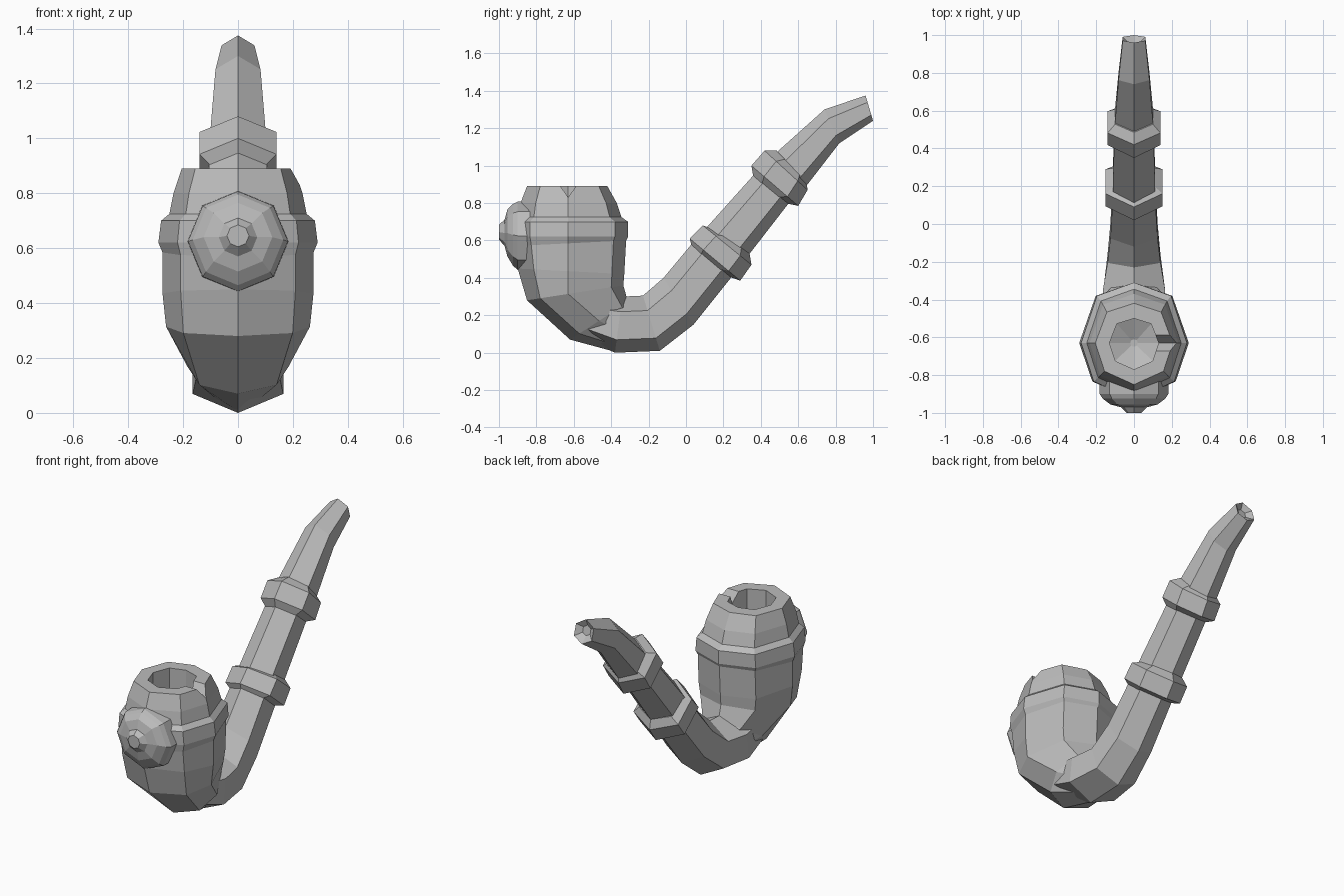
import bpy, bmesh, math
from mathutils import Vector

if "Cube" in bpy.data.objects:
    bpy.data.objects.remove(bpy.data.objects["Cube"])

mat = bpy.data.materials.new("plain grey")
mat.diffuse_color = (0.5, 0.5, 0.5, 1)
mat.use_nodes = True
mat.node_tree.nodes["Principled BSDF"].inputs["Base Color"].default_value = mat.diffuse_color


def loft(name, rings):
    """Skin a list of vertex rings and cap both ends."""
    bm = bmesh.new()
    rows = [[bm.verts.new(p) for p in ring] for ring in rings]
    n = len(rows[0])
    for a, b in zip(rows, rows[1:]):
        for i in range(n):
            j = (i + 1) % n
            bm.faces.new((a[i], a[j], b[j], b[i]))
    bm.faces.new(rows[0][::-1])
    bm.faces.new(rows[-1])
    bmesh.ops.recalc_face_normals(bm, faces=bm.faces)
    me = bpy.data.meshes.new(name)
    bm.to_mesh(me)
    bm.free()
    me.materials.append(mat)
    ob = bpy.data.objects.new(name, me)
    bpy.context.collection.objects.link(ob)
    return ob


def bowl_ring(yf, zf, yb, zb, rx):
    """Eight-sided ring through a front point and a back point."""
    ym = -0.63 if yf < -0.63 < yb else (yf + yb) / 2
    pts = []
    for x, t in ((0, 1), (.7, .78), (1, 0), (.76, -.68), (0, -1),
                 (-.76, -.68), (-1, 0), (-.7, .78)):
        y = ym + t * ((yb - ym) if t > 0 else (ym - yf))
        k = (y - yf) / (yb - yf)
        pts.append((x * rx, y, zf + k * (zb - zf)))
    return pts


def tube_ring(yt, zt, yb, zb, w):
    """Six-sided ring from its top point, bottom point and half width."""
    t, b = Vector((0, yt, zt)), Vector((0, yb, zb))
    return [t.lerp(b, k) + Vector((s * w, 0, 0)) for s, k in
            ((0, 0), (1, .27), (1, .77), (0, 1), (-1, .77), (-1, .27))]


# bowl: outer wall from the bottom up, rim, then the hollow
bowl = loft("bowl", [bowl_ring(*r) for r in (
    (-.38, .005, -.26, .20, .08),
    (-.62, .07, -.31, .27, .185),
    (-.85, .28, -.335, .36, .262),
    (-.90, .45, -.33, .42, .275),
    (-.92, .57, -.32, .60, .275),
    (-.93, .62, -.31, .62, .29),
    (-.93, .70, -.31, .70, .28),
    (-.90, .725, -.345, .725, .25),
    (-.885, .80, -.37, .80, .235),
    (-.85, .89, -.42, .89, .205),
    (-.77, .89, -.50, .89, .13),
    (-.77, .50, -.50, .50, .13),
    (-.65, .45, -.61, .45, .02))])

# small notch in the rim
notch = loft("notch_cutter", [
    [(x, -.685, .91), (x, -.575, .91), (x, -.63, .83)] for x in (.08, .32)])
mod = bowl.modifiers.new("notch", 'BOOLEAN')
mod.object, mod.operation, mod.solver = notch, 'DIFFERENCE', 'EXACT'
bpy.context.view_layer.objects.active = bowl
bpy.ops.object.modifier_apply(modifier=mod.name)
bpy.data.objects.remove(notch)

# round boss on the front of the bowl
loft("front_boss", [
    [(r * math.sin(i * math.pi / 4), y, cz + r * math.cos(i * math.pi / 4))
     for i in range(8)]
    for y, r, cz in ((-.80, .185, .625), (-.90, .182, .625), (-.925, .165, .63),
                     (-.955, .125, .64), (-.97, .07, .64), (-1.0, .04, .645))])

# curved shank
loft("shank", [tube_ring(*r) for r in (
    (-.50, .30, -.58, .09, .15),
    (-.34, .30, -.38, .0, .165),
    (-.23, .305, -.14, .01, .14),
    (-.12, .40, .04, .15, .125),
    (.03, .58, .24, .40, .115),
    (.38, .97, .55, .80, .105))])

# two raised collars
loft("lower_collar", [tube_ring(*r) for r in (
    (.03, .57, .22, .41, .11), (.02, .61, .29, .385, .15),
    (.09, .68, .35, .47, .15), (.15, .66, .34, .53, .108))])
loft("upper_collar", [tube_ring(*r) for r in (
    (.36, .94, .53, .80, .10), (.35, 1.0, .60, .785, .14),
    (.42, 1.08, .65, .87, .14), (.485, 1.08, .645, .91, .10))])

# mouthpiece with a dished end
loft("mouthpiece", [tube_ring(*r) for r in (
    (.44, 1.03, .60, .85, .10),
    (.50, 1.085, .65, .90, .10),
    (.74, 1.30, .82, 1.12, .082),
    (.96, 1.375, 1.0, 1.24, .06),
    (.945, 1.335, .96, 1.275, .025))])
